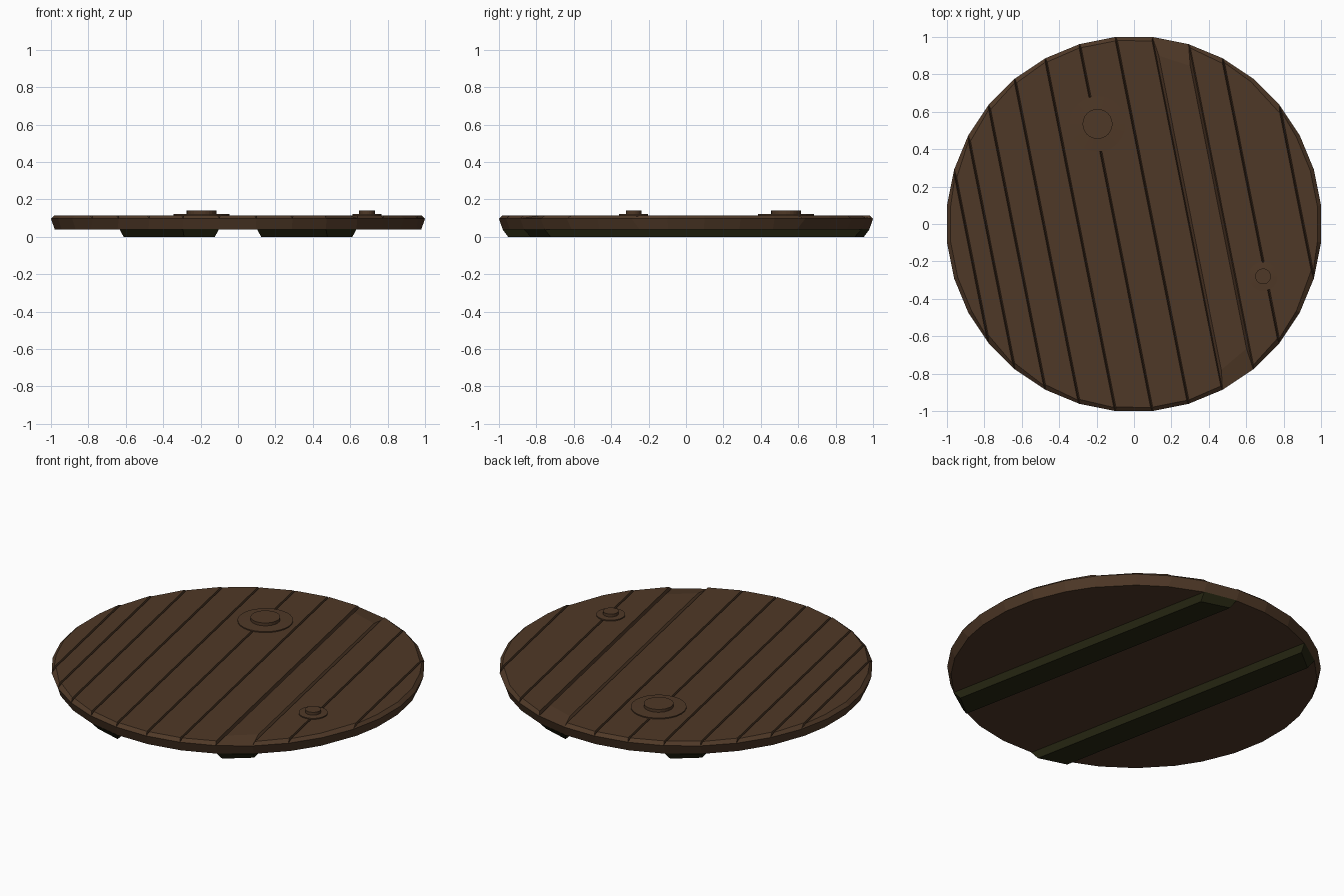
import bpy, bmesh, math
from mathutils import Matrix

if "Cube" in bpy.data.objects:
    bpy.data.objects.remove(bpy.data.objects["Cube"])

SEG = 32
STEP = 2 * math.pi / SEG
R = 1 / math.cos(STEP / 2)          # flat-to-flat width is 2
TURN = Matrix.Rotation(STEP, 4, 'Z')  # planks run slightly skewed


def material(name, col):
    m = bpy.data.materials.new(name)
    m.diffuse_color = (*col, 1)
    m.use_nodes = True
    m.node_tree.nodes["Principled BSDF"].inputs["Base Color"].default_value = m.diffuse_color
    return m


brown = material("brown wood", (0.078, 0.040, 0.020))
green = material("dark mossy wood", (0.020, 0.020, 0.006))


def finish(bm, name, mat, mtx=None):
    bmesh.ops.remove_doubles(bm, verts=bm.verts, dist=0.0004)
    bmesh.ops.recalc_face_normals(bm, faces=bm.faces)
    if mtx:
        bm.transform(mtx)
    me = bpy.data.meshes.new(name)
    bm.to_mesh(me)
    bm.free()
    me.materials.append(mat)
    ob = bpy.data.objects.new(name, me)
    bpy.context.collection.objects.link(ob)
    return ob


def outline(k0, k1, f, s):
    """Outline of the strip between rim corners k0 and k1, rim scaled by f, sides inset by s."""
    half = []
    for k in range(k0, k1 + 1):
        a = STEP * (k + 0.5)
        u, v = R * f * math.cos(a), R * f * math.sin(a)
        if (k == k0 and k0 > 0) or (k == k1 and k1 < 15):
            u = R * math.cos(a)
            v = math.sqrt((R * f) ** 2 - u * u)
            u += -s if k == k0 else s
        half.append((u, v))
    return half + [(u, -v) for u, v in reversed(half)]


def strip(bm, k0, k1, layers, open_low=False):
    """Loft a strip through layers of (z, rim scale, side inset)."""
    rings = [[bm.verts.new((u, v, z)) for u, v in outline(k0, k1, f, s)]
             for z, f, s in layers]
    n = len(rings[0])
    for j in range(len(rings) - 1):
        for i in range(n):
            inner = (i == n // 2 - 1 and k1 < 15) or (i == n - 1 and k0 > 0)
            if open_low and j == 0 and inner:
                continue            # neighbouring planks meet here
            q = (i + 1) % n
            bm.faces.new((rings[j][i], rings[j][q], rings[j + 1][q], rings[j + 1][i]))
    bm.faces.new(rings[0])
    bm.faces.new(rings[-1])


# Round plank lid, with V grooves between planks
cuts = [0, 2, 4, 5, 6, 7, 8, 9, 10, 11, 12, 13, 15]
bm = bmesh.new()
for k0, k1 in zip(cuts, cuts[1:]):
    layers = [(0.04, 0.98, 0), (0.097, 1.0, 0), (0.115, 0.98, 0.006)]
    if k0 == 5:                     # worn plank with long sloped ends
        layers[2] = (0.114, 0.90, 0.014)
    strip(bm, k0, k1, layers, True)
finish(bm, "plank_lid", brown, TURN)

# Two battens underneath
for name, k in (("right_batten", 5), ("left_batten", 9)):
    bm = bmesh.new()
    strip(bm, k, k + 1, [(0.0, 0.95, 0.015), (0.041, 0.982, 0.0)])
    finish(bm, name, green, TURN)

# Raised knobs with a thin base washer
for name, x, y, r1, r2 in (("large_knob", -0.195, 0.535, 0.15, 0.08),
                           ("small_knob", 0.69, -0.28, 0.078, 0.042)):
    bm = bmesh.new()
    prof = [(r1, 0.112), (r1, 0.121), (r2, 0.123), (r2, 0.14)]
    n = 24
    rings = [[bm.verts.new((x + r * math.cos(2 * math.pi * i / n),
                            y + r * math.sin(2 * math.pi * i / n), z))
              for i in range(n)] for r, z in prof]
    for a, b in zip(rings, rings[1:]):
        for i in range(n):
            q = (i + 1) % n
            bm.faces.new((a[i], a[q], b[q], b[i]))
    bm.faces.new(rings[0])
    bm.faces.new(rings[-1])
    finish(bm, name, brown)
